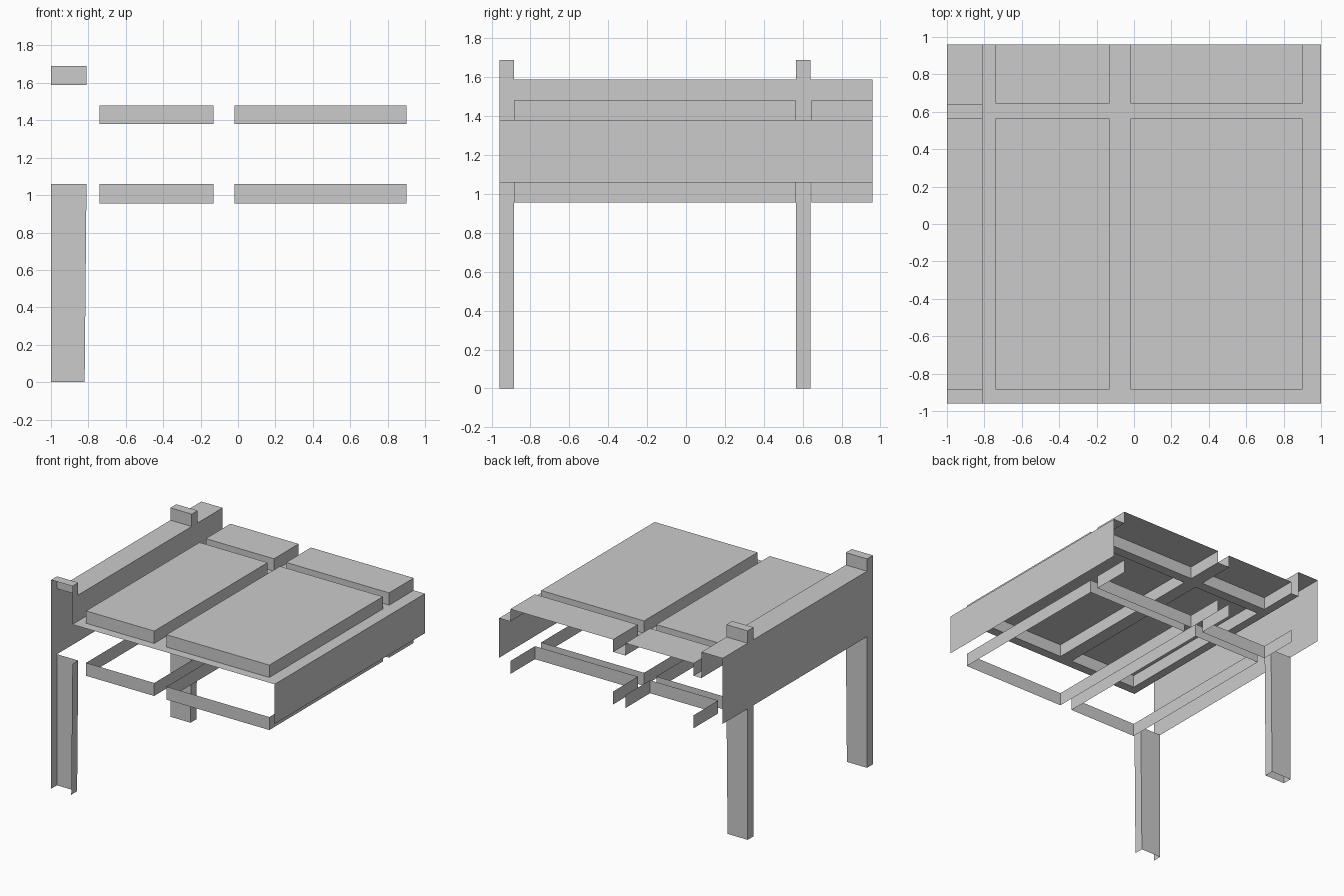
import bpy, bmesh

if "Cube" in bpy.data.objects:
    bpy.data.objects.remove(bpy.data.objects["Cube"])

YF, YB = -0.96, 0.96           # open front and back ends of the module
POST_Y = [(-0.96, -0.885), (0.565, 0.64)]
PANEL_X = [(-0.74, -0.13), (-0.02, 0.90)]
PANEL_Y = [(-0.885, 0.565), (0.645, 0.96)]
BEAM_X = (-1.0, -0.81)


def quad(bm, *pts):
    bm.faces.new([bm.verts.new(p) for p in pts])


def finish(bm, name):
    bmesh.ops.remove_doubles(bm, verts=bm.verts, dist=1e-5)
    mesh = bpy.data.meshes.new(name)
    bm.to_mesh(mesh)
    bm.free()
    ob = bpy.data.objects.new(name, mesh)
    bpy.context.collection.objects.link(ob)
    return ob


def sleeve(bm, xr, yr, z0, z1, cap=False, taper=0.0):
    """Outward-facing side walls; sides on the module ends stay open."""
    (x0, x1), (y0, y1) = xr, yr
    b = [(x0, y0, z0), (x1 - taper, y0, z0), (x1 - taper, y1, z0), (x0, y1, z0)]
    t = [(x0, y0, z1), (x1, y0, z1), (x1, y1, z1), (x0, y1, z1)]
    for i in range(4):
        if (i == 0 and y0 == YF) or (i == 2 and y1 == YB):
            continue
        j = (i + 1) % 4
        quad(bm, b[i], b[j], t[j], t[i])
    if cap:
        quad(bm, *t)


def deck(bm, xr, z, holes):
    """Flat sheet at height z with rectangular holes."""
    xs = sorted({*xr, *(v for h in holes for v in h[0])})
    ys = sorted({YF, YB, *(v for h in holes for v in h[1])})
    for x0, x1 in zip(xs, xs[1:]):
        for y0, y1 in zip(ys, ys[1:]):
            cx, cy = (x0 + x1) / 2, (y0 + y1) / 2
            if not any(a < cx < b and c < cy < d for (a, b), (c, d) in holes):
                quad(bm, (x0, y0, z), (x1, y0, z), (x1, y1, z), (x0, y1, z))
    bmesh.ops.remove_doubles(bm, verts=bm.verts, dist=1e-5)
    bmesh.ops.dissolve_limit(bm, angle_limit=0.01, verts=bm.verts, edges=bm.edges)


def side_wall(bm, x, z0, z1, facing):
    p = [(x, YF, z0), (x, YB, z0), (x, YB, z1), (x, YF, z1)]
    quad(bm, *(p if facing > 0 else p[::-1]))


panels = [(xr, yr) for xr in PANEL_X for yr in PANEL_Y]

# Platform sheet with raised panels and outer skirt
bm = bmesh.new()
deck(bm, (BEAM_X[1], 1.0), 1.38, panels)
for xr, yr in panels:
    sleeve(bm, xr, yr, 1.38, 1.48, cap=True)
side_wall(bm, 1.0, 1.06, 1.38, 1)
finish(bm, "platform")

# Edge beam with raised post caps
bm = bmesh.new()
deck(bm, BEAM_X, 1.59, [(BEAM_X, yr) for yr in POST_Y])
side_wall(bm, BEAM_X[0], 1.06, 1.59, -1)
side_wall(bm, BEAM_X[1], 1.38, 1.59, 1)
for yr in POST_Y:
    sleeve(bm, BEAM_X, yr, 1.59, 1.69, cap=True)
finish(bm, "edge_beam")

# Lower frames hanging under the panels
bm = bmesh.new()
for xr, yr in panels:
    sleeve(bm, xr, yr, 0.955, 1.06)
finish(bm, "lower_frames")

# Slightly tapered legs
for name, yr in zip(("front_leg", "back_leg"), POST_Y):
    bm = bmesh.new()
    sleeve(bm, BEAM_X, yr, 0.0, 1.06, taper=0.01)
    finish(bm, name)
